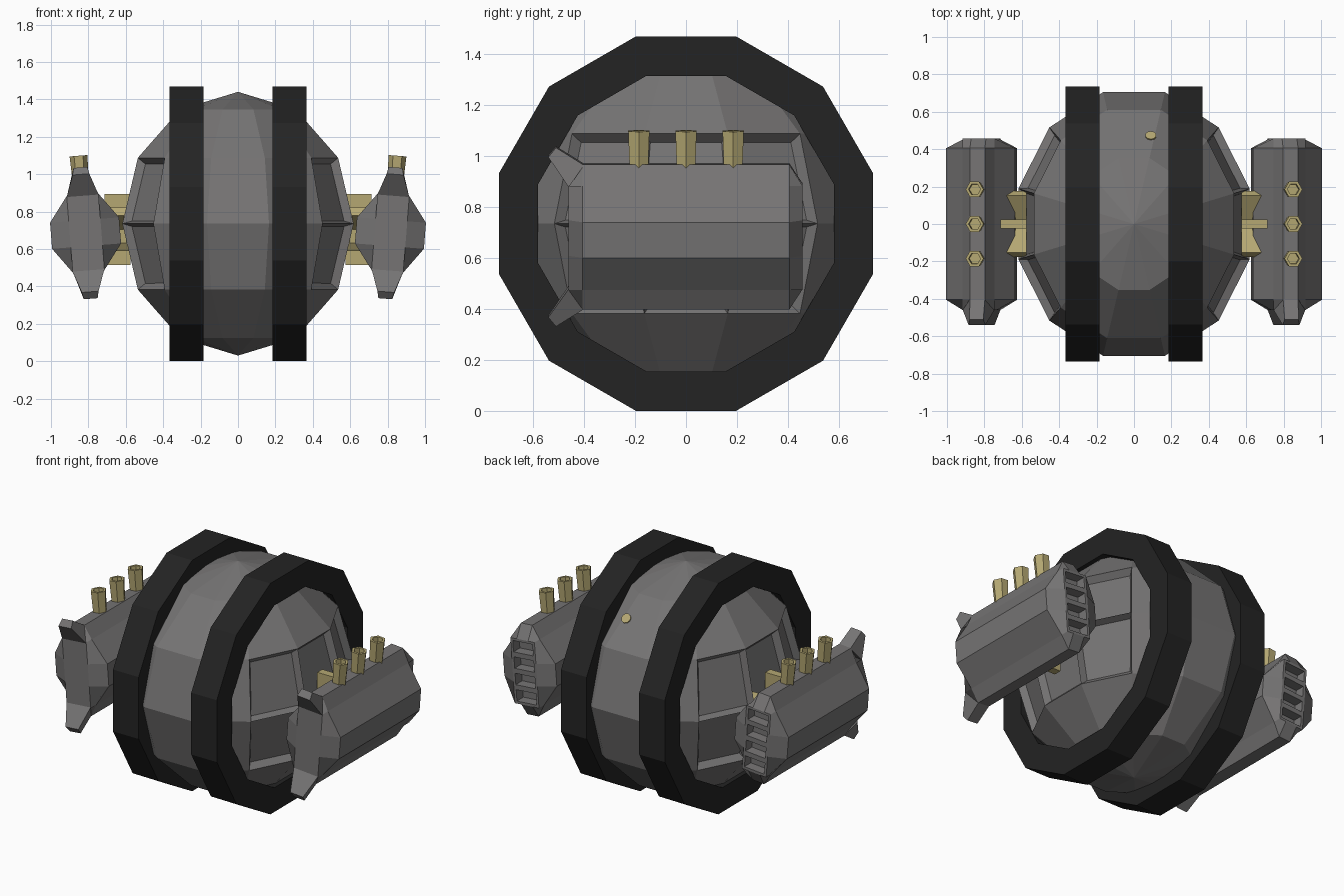
import bpy, bmesh, math
from mathutils import Vector, Matrix

if "Cube" in bpy.data.objects:
    bpy.data.objects.remove(bpy.data.objects["Cube"])

CZ = 0.735                       # axle height


def material(name, rgb):
    m = bpy.data.materials.new(name)
    m.diffuse_color = (*rgb, 1)
    m.use_nodes = True
    m.node_tree.nodes["Principled BSDF"].inputs["Base Color"].default_value = m.diffuse_color
    return m


GREY = material("grey metal", (0.18, 0.175, 0.175))
BLACK = material("black rubber", (0.017, 0.017, 0.017))
GOLD = material("brass", (0.46, 0.39, 0.17))


def finish(name, bm, mat, mirror=False, recalc=True):
    if recalc:
        bmesh.ops.recalc_face_normals(bm, faces=bm.faces[:])
    me = bpy.data.meshes.new(name)
    bm.to_mesh(me)
    bm.free()
    me.materials.append(mat)
    ob = bpy.data.objects.new(name, me)
    bpy.context.collection.objects.link(ob)
    if mirror:
        ob.modifiers.new("mirror", 'MIRROR')
    return ob


def loft(bm, rings, first=True, last=True, closed=False):
    """Skin a list of equal-length point rings."""
    vs = [[bm.verts.new(p) for p in r] for r in rings]
    n = len(vs[0])
    pairs = list(zip(vs, vs[1:])) + ([(vs[-1], vs[0])] if closed else [])
    for a, b in pairs:
        for i in range(n):
            j = (i + 1) % n
            bm.faces.new((a[i], a[j], b[j], b[i]))
    if first and not closed:
        bm.faces.new(vs[0][::-1])
    if last and not closed:
        bm.faces.new(vs[-1])


# faceted globe body with recessed panels on both sides
bm = bmesh.new()
bmesh.ops.create_uvsphere(bm, u_segments=12, v_segments=6, radius=1)
bmesh.ops.rotate(bm, verts=bm.verts[:], matrix=Matrix.Rotation(math.radians(15), 3, 'Z'))
panels = []
for f in bm.faces:
    c = f.calc_center_median()
    if abs(c.z) < 0.45 and abs(c.x) > abs(c.y):
        panels.append(f)
bmesh.ops.scale(bm, vec=(0.64, 0.73, 0.705), verts=bm.verts[:])
bmesh.ops.translate(bm, vec=(0, 0, CZ), verts=bm.verts[:])
bmesh.ops.recalc_face_normals(bm, faces=bm.faces[:])
bmesh.ops.inset_individual(bm, faces=panels, thickness=0.035, depth=-0.04)
finish("body", bm, GREY)

# small brass sensor on the upper back of the body
bm = bmesh.new()
bmesh.ops.create_cone(bm, cap_ends=True, segments=10, radius1=0.03, radius2=0.03, depth=0.009)
rot = Vector((0, 0.707, 0.707)).to_track_quat('Z', 'Y').to_matrix().to_4x4()
bm.transform(Matrix.Translation((0.09, 0.472, 1.23)) @ rot)
finish("sensor", bm, GOLD)


# twelve-sided tyres
def ring12(x, r):
    return [(x, r * math.cos(a), CZ + r * math.sin(a))
            for a in (math.radians(15 + 30 * i) for i in range(12))]


bm = bmesh.new()
loft(bm, [ring12(0.185, 0.6), ring12(0.185, 0.76), ring12(0.365, 0.76), ring12(0.365, 0.6)], closed=True)
finish("tyre", bm, BLACK, True)

# star-shaped brass hub joining body and pod
bm = bmesh.new()
for k in range(3):
    g = bmesh.ops.create_cube(bm, size=1)
    bmesh.ops.scale(bm, vec=(0.14, 0.05, 0.38), verts=g['verts'])
    bmesh.ops.rotate(bm, verts=g['verts'], matrix=Matrix.Rotation(math.radians(60 * k), 3, 'X'))
    bmesh.ops.translate(bm, vec=(0.645, 0, 0.705), verts=g['verts'])
finish("hub", bm, GOLD, True)

# side pods, leaning outward at the top
POD = Matrix.Translation((0.815, 0, 0.685)) @ Matrix.Rotation(math.radians(4.5), 4, 'Y')
half = [(0.04, 0.285), (0.085, 0.205), (0.185, 0.07), (0.185, -0.07), (0.085, -0.205), (0.04, -0.285)]
section = half + [(-x, -z) for x, z in half]
end = [(max(-0.085, min(0.085, x)), max(-0.205, min(0.205, z))) for x, z in section]


def at(y, pts):
    return [(x, y, z) for x, z in pts]


bm = bmesh.new()
loft(bm, [at(-0.46, end), at(-0.405, section), at(0.405, section), at(0.457, end)], last=False)
bm.transform(POD)
finish("pod", bm, GREY, True)

# four square vents in the back of each pod
bm = bmesh.new()
rows = [[bm.verts.new((x, 0.457, -0.205 + 0.1025 * i)) for x in (-0.085, 0.085)] for i in range(5)]
vents = [bm.faces.new((a[1], a[0], b[0], b[1])) for a, b in zip(rows, rows[1:])]
bm.normal_update()
bmesh.ops.inset_individual(bm, faces=vents, thickness=0.022, depth=0)
bmesh.ops.inset_individual(bm, faces=vents, thickness=0.004, depth=-0.06)
bm.transform(POD)
finish("vents", bm, GREY, True, recalc=False)

# flared lips above and below the front of each pod
bm = bmesh.new()
for s in (1, -1):
    base = [(-0.085, -0.46, 0.2), (0.085, -0.46, 0.2), (0.04, -0.4, 0.283), (-0.04, -0.4, 0.283)]
    tip = [(-0.045, -0.54, 0.315), (0.045, -0.54, 0.315), (0.037, -0.51, 0.352), (-0.037, -0.51, 0.352)]
    loft(bm, [[(x, y, s * z) for x, y, z in r] for r in (base, tip)])
bm.transform(POD)
finish("pod_lips", bm, GREY, True)

# hollow six-sided exhaust pipes
bm = bmesh.new()
for y in (-0.185, 0, 0.185):
    loft(bm, [[(0.005 + r * math.cos(i * math.pi / 3), y + r * math.sin(i * math.pi / 3), z) for i in range(6)]
              for r, z in ((0.042, 0.27), (0.048, 0.415), (0.032, 0.415), (0.03, 0.38))])
bm.transform(POD)
finish("exhaust_pipes", bm, GOLD, True)
